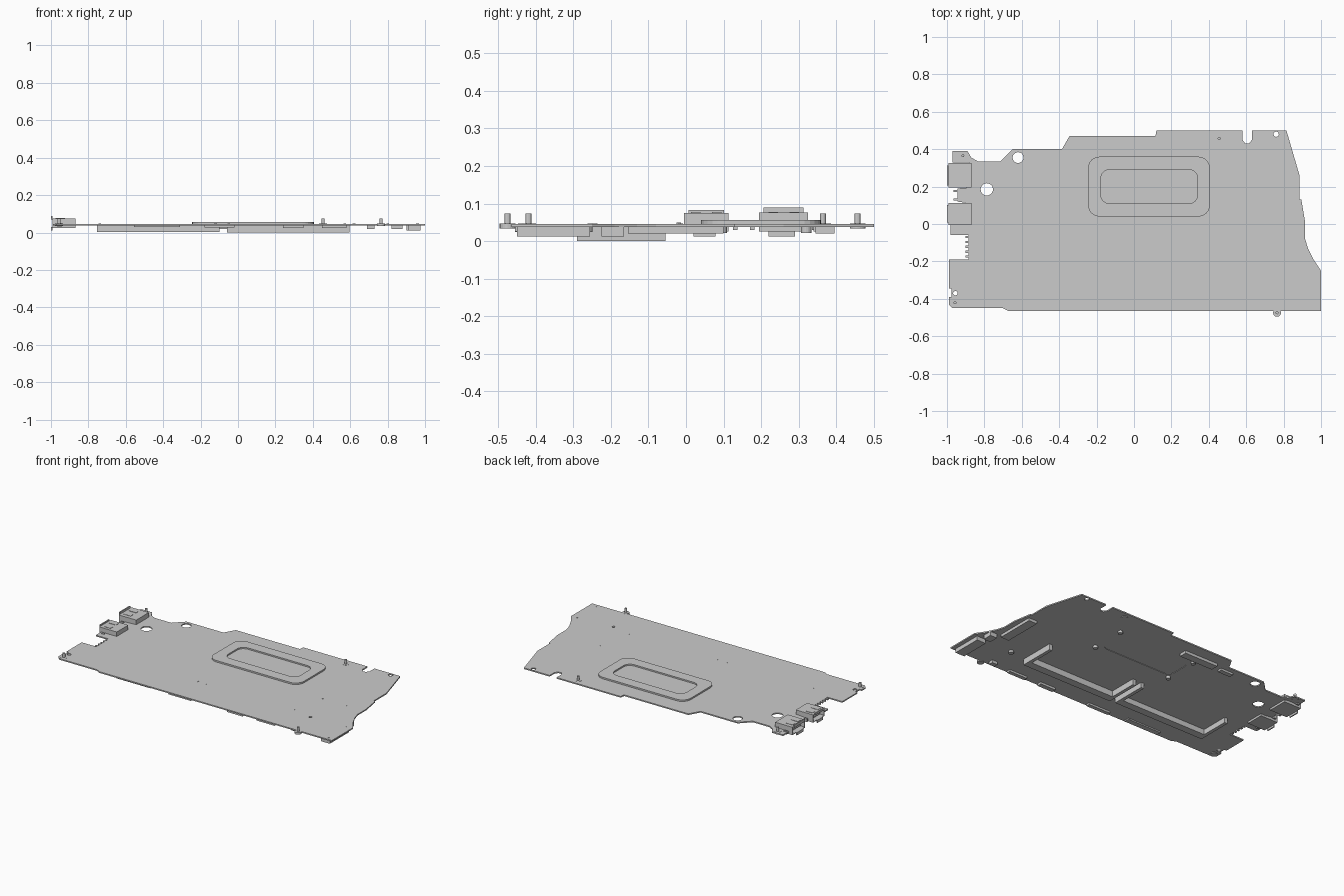
import bpy, bmesh, math

cube = bpy.data.objects.get("Cube")
if cube:
    bpy.data.objects.remove(cube, do_unlink=True)

# Single flat colour
grey = bpy.data.materials.new("metal grey")
grey.use_nodes = True
color = (0.6, 0.6, 0.6, 1)
grey.diffuse_color = color
grey.node_tree.nodes["Principled BSDF"].inputs["Base Color"].default_value = color

BOTTOM, TOP = 0.038, 0.046


def add_prism(bm, loops, z0, z1):
    """Closed plate: first loop is the outline, further loops are holes."""
    caps = ([], [])
    for loop in loops:
        rings = [[bm.verts.new((x, y, z)) for x, y in loop] for z in (z0, z1)]
        for cap, ring in zip(caps, rings):
            cap += [bm.edges.new((ring[i - 1], ring[i])) for i in range(len(ring))]
        low, high = rings
        for i in range(len(loop)):
            bm.faces.new((low[i - 1], low[i], high[i], high[i - 1]))
    for cap, direction in zip(caps, (-1, 1)):
        bmesh.ops.triangle_fill(bm, edges=cap, use_beauty=True, normal=(0, 0, direction))


def solid(name, z0, z1, *shapes, holes=()):
    bm = bmesh.new()
    for shape in shapes:
        add_prism(bm, [shape, *holes], z0, z1)
    return finish(name, bm)


def finish(name, bm):
    bmesh.ops.recalc_face_normals(bm, faces=bm.faces)
    mesh = bpy.data.meshes.new(name)
    bm.to_mesh(mesh)
    bm.free()
    mesh.materials.append(grey)
    obj = bpy.data.objects.new(name, mesh)
    bpy.context.collection.objects.link(obj)
    return obj


def rect(x0, x1, y0, y1):
    return [(x0, y0), (x1, y0), (x1, y1), (x0, y1)]


def circle(x, y, r, n=20):
    return [(x + r * math.cos(math.tau * i / n), y + r * math.sin(math.tau * i / n))
            for i in range(n)]


def rounded(x0, x1, y0, y1, r, n=6):
    corners = [(x1 - r, y1 - r), (x0 + r, y1 - r), (x0 + r, y0 + r), (x1 - r, y0 + r)]
    return [(cx + r * math.cos((q + i / n) * math.pi / 2),
             cy + r * math.sin((q + i / n) * math.pi / 2))
            for q, (cx, cy) in enumerate(corners) for i in range(n + 1)]


# Main board with its irregular outline, notches and holes
outline = [
    (-.97, -.45), (-.7, -.45), (-.67, -.465), (1, -.465), (1, -.25), (.96, -.19),
    (.93, -.13), (.915, -.08), (.915, .01), (.895, .13), (.885, .13), (.885, .26),
    (.815, .5), (.63, .5), (.63, .45), (.615, .43), (.595, .43), (.58, .45), (.58, .5),
    (.12, .5), (.115, .47), (-.345, .47), (-.385, .4), (-.65, .4),
    (-.715, .335), (-.835, .335), (-.87, .355), (-.89, .39), (-.97, .39), (-.97, .33),
    (-.88, .33), (-.88, .195), (-.945, .19), (-.945, .12), (-.88, .11), (-.88, 0),
    (-.98, 0), (-.98, -.06), (-.885, -.06), (-.885, -.19), (-.99, -.19),
    (-.99, -.345), (-.975, -.345), (-.975, -.39), (-.99, -.39), (-.99, -.43),
]
pocket = rounded(-.177, .34, .11, .29, .045)
solid("board", BOTTOM, TOP, outline, holes=[
    circle(-.62, .355, .029), circle(-.787, .185, .033), circle(.76, .48, .014),
    circle(-.955, -.37, .012), circle(.71, -.27, .009), pocket])

# Raised frame with a sunken floor over the processor
solid("raised_frame", TOP, .056, rounded(-.245, .405, .04, .36, .06), holes=[pocket])
solid("pocket_floor", .041, .047, pocket)

# Flush pegs and notch teeth
pegs = [(-.74, -.243), (-.12, -.243), (-.05, -.243), (.57, -.243),
        (.62, -.015), (.8, -.015), (.96, -.255), (.96, -.44)]
solid("locating_pegs", TOP - .002, TOP + .001, *[circle(x, y, .007, 12) for x, y in pegs])
solid("notch_teeth", BOTTOM, TOP,
      *[rect(-.9, -.88, -.18 + i * .026, -.168 + i * .026) for i in range(5)])

# Mounting pins standing on collars
pins = [(.765, -.475), (-.957, -.42), (-.915, .365), (.455, .457)]
solid("pin_collars", .034, TOP + .001, *[circle(x, y, .021) for x, y in pins])
solid("mounting_pins", .04, .074, *[circle(x, y, .008, 12) for x, y in pins])

# Standoffs under the board
corners = [(x, y) for x in (-.18, .372) for y in (.095, .32)]
solid("cooler_standoffs", .022, BOTTOM, *[circle(x, y, .014) for x, y in corners])
solid("screw_boss", .024, BOTTOM, circle(.71, -.265, .016))


# Memory sockets: a long bar with an arm at each end
def memory_socket(name, x0, x1, z0):
    arm = .022
    solid(name, z0, BOTTOM, [
        (x0, -.29), (x1, -.29), (x1, -.055), (x1 - arm, -.055), (x1 - arm, -.24),
        (x0 + arm, -.24), (x0 + arm, -.055), (x0, -.055)])


memory_socket("right_memory_socket", -.755, -.1, .004)
memory_socket("left_memory_socket", -.06, .595, 0)

# Low connectors on the underside
connectors = {
    "side_connector": (.91, .975, -.45, -.255, .012),
    "side_small_connector": (.9, .95, -.225, -.165, .012),
    "side_rear_connector": (.82, .88, -.155, .1, .02),
    "rear_connector": (-.3, -.06, .345, .395, .02),
    "rear_small_connector": (-.44, -.35, .34, .37, .025),
    "front_connector_a": (.45, .58, -.455, -.43, .025),
    "front_connector_b": (.24, .35, -.455, -.425, .024),
    "front_connector_c": (-.18, -.02, -.455, -.43, .026),
    "front_connector_d": (-.555, -.31, -.455, -.42, .03),
    "front_corner_connector": (.69, .73, -.44, -.41, .02),
}
for name, (x0, x1, y0, y1, z0) in connectors.items():
    solid(name, z0, BOTTOM, rect(x0, x1, y0, y1))


# Hollow port shells open toward the side, with flared lips and a tongue
def port(name, y0, y1, z0, z1, lip_top):
    x0, x1, wall = -.993, -.868, .005
    mid = (y0 + y1) / 2
    solid(name + "_floor", z0, z0 + wall, rect(x0, x1, y0, y1))
    solid(name + "_roof", z1 - wall, z1, rect(x0, x1, y0, y1))
    # Side and back walls as one bracket
    solid(name + "_walls", z0 + wall, z1 - wall, [
        (x0, y0), (x1, y0), (x1, y1), (x0, y1), (x0, y1 - wall),
        (x1 - wall, y1 - wall), (x1 - wall, y0 + wall), (x0, y0 + wall)])
    solid(name + "_tongue", z0 + .014, z0 + .024,
          rect(x0 + .02, x1 - .002, y0 + .02, y1 - .02))
    # Spring tabs on the roof
    solid(name + "_springs", z1 - .001, z1 + .002,
          *[rect(-.975, -.925, mid + s * .028 - .013, mid + s * .028 + .013)
            for s in (-1, 1)])
    # Lips flaring up and down at the mouth
    solid(name + "_upper_lip", z1 - wall, lip_top, rect(-1, x0, y0 + .012, y1 - .012))
    solid(name + "_lower_lip", .012, z0 + wall, rect(-1, x0, y0 + .025, y1 - .035))


port("rear_port", .195, .325, .025, .076, .089)
port("front_port", -.005, .113, .025, .075, .083)

# Small bracket tabs around the ports
solid("port_brackets", .03, .05,
      *[rect(-.965, -.945, y, y + .012) for y in (.125, .17, -.025, .335)])
